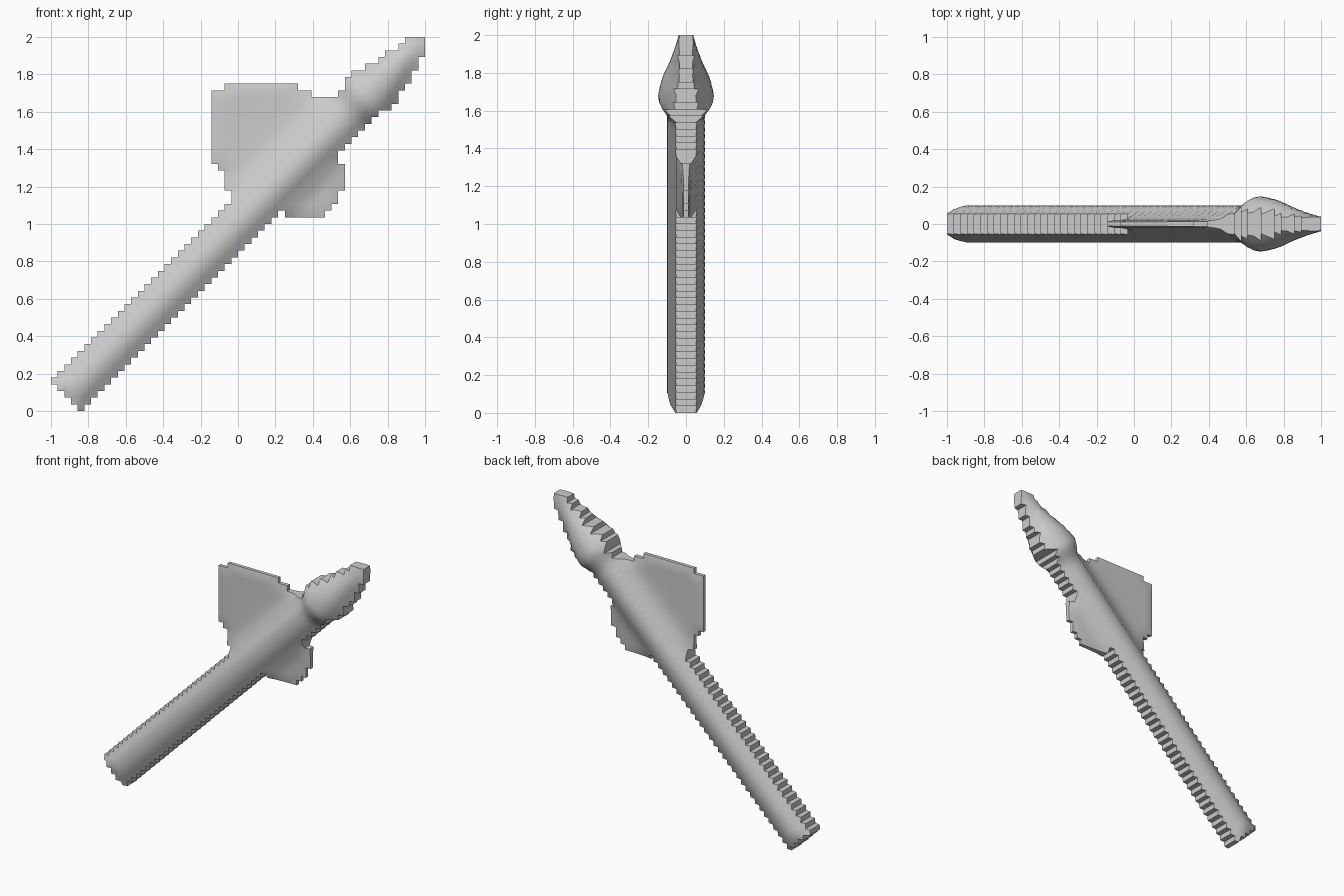
import bpy
import bmesh
import math
from mathutils import Vector
from mathutils.geometry import intersect_point_tri_2d
from mathutils.geometry import tessellate_polygon

old = bpy.data.objects.get("Cube")
if old:
    bpy.data.objects.remove(old)

CELLS = 56
STEP = 2 / CELLS

# Outlines in x, z of the parts fixed to the diagonal shaft
spear_tip = [(0.52, 1.5), (0.57, 1.7), (0.59, 1.78), (0.66, 1.83), (0.73, 1.87),
             (0.8, 1.91), (0.88, 1.96), (0.9, 2.0), (1, 2.0), (1, 1.91),
             (0.96, 1.86), (0.93, 1.8), (0.91, 1.75), (0.86, 1.68),
             (0.8, 1.62), (0.75, 1.58), (0.65, 1.55)]
main_blade = [(0.1, 1.05), (-0.05, 1.13), (-0.06, 1.23), (-0.11, 1.3), (-0.15, 1.38),
              (-0.15, 1.7), (-0.11, 1.71), (-0.03, 1.75), (0.27, 1.75), (0.38, 1.71),
              (0.44, 1.68), (0.53, 1.65), (0.6, 1.55)]
rear_blade = [(0.24, 1.05), (0.47, 1.05), (0.53, 1.12), (0.54, 1.18), (0.57, 1.2),
              (0.57, 1.32), (0.53, 1.32), (0.53, 1.45), (0.3, 1.35)]


def triangles(outline):
    pts = [Vector((x, z, 0)) for x, z in outline]
    return [[pts[i].xy for i in tri] for tri in tessellate_polygon([pts])]


part_tris = triangles(spear_tip) + triangles(main_blade) + triangles(rear_blade)
tip_start = 0.6


def axis_coords(x, z):
    """Position along the shaft (as x on its axis) and distance across it."""
    return (x + z - 1) / 2, (z - x - 1) / math.sqrt(2)


def filled(i, k):
    if not (0 <= i < CELLS and 0 <= k < CELLS):
        return False
    x, z = -1 + (i + 0.5) * STEP, (k + 0.5) * STEP
    a, s = axis_coords(x, z)
    if -0.925 < a < tip_start + 0.05 and abs(s) < 0.11:
        return True
    p = Vector((x, z))
    return any(intersect_point_tri_2d(p, *t) for t in part_tris)


def lerp_profile(a, profile):
    for (a0, r0), (a1, r1) in zip(profile, profile[1:]):
        if a <= a1:
            return r0 + (r1 - r0) * max(0, (a - a0) / (a1 - a0))
    return profile[-1][1]


def dome(s, width, height, floor):
    return max(floor, height * math.sqrt(max(0, 1 - (s / width) ** 2)))


tip_radius = [(0.57, 0.1), (0.61, 0.11), (0.67, 0.15), (0.75, 0.13),
              (0.84, 0.09), (0.92, 0.06), (1.0, 0.035)]


def half_thickness(x, z, rim):
    a, s = axis_coords(x, z)
    if a > tip_start:
        r = lerp_profile(a, tip_radius)
        return dome(s, max(r, 0.07) + 0.01, r, max(0.035, 0.42 * r))
    # Thin blades thicken where they meet the round shaft
    web = 0.012 if rim else 0.02
    blade = web + 0.035 * math.exp(-max(0, abs(s) - 0.12) / 0.04)
    if abs(s) > 0.13:
        return blade
    h = dome(s, 0.122, 0.1, 0.052)
    return min(h, 0.08) if a < -0.9 else h


cells = {(i, k) for i in range(CELLS) for k in range(CELLS) if filled(i, k)}

# Front and back skins share one stepped outline
bm = bmesh.new()
verts = {}


def vert(i, k, side):
    key = (i, k, side)
    if key not in verts:
        x, z = -1 + i * STEP, k * STEP
        around = [(i - 1, k - 1), (i, k - 1), (i - 1, k), (i, k)]
        rim = not all(c in cells for c in around)
        verts[key] = bm.verts.new((x, side * half_thickness(x, z, rim), z))
    return verts[key]


for i, k in sorted(cells):
    ring = [(i, k), (i + 1, k), (i + 1, k + 1), (i, k + 1)]
    bm.faces.new([vert(*c, -1) for c in ring])
    bm.faces.new([vert(*c, 1) for c in reversed(ring)])
    neighbours = [(i, k - 1), (i + 1, k), (i, k + 1), (i - 1, k)]
    for n, near in enumerate(neighbours):
        if near not in cells:
            p, q = ring[n], ring[(n + 1) % 4]
            bm.faces.new([vert(*q, -1), vert(*p, -1), vert(*p, 1), vert(*q, 1)])

mesh = bpy.data.meshes.new("bladed_spear")
bm.to_mesh(mesh)
bm.free()
spear = bpy.data.objects.new("bladed_spear", mesh)
bpy.context.collection.objects.link(spear)

# Plain grey finish
grey = bpy.data.materials.new("plain_grey")
grey.use_nodes = True
color = (0.6, 0.6, 0.6, 1)
grey.diffuse_color = color
grey.node_tree.nodes["Principled BSDF"].inputs["Base Color"].default_value = color
mesh.materials.append(grey)

bpy.context.view_layer.objects.active = spear
spear.select_set(True)
bpy.ops.object.shade_smooth_by_angle(angle=math.radians(40))
